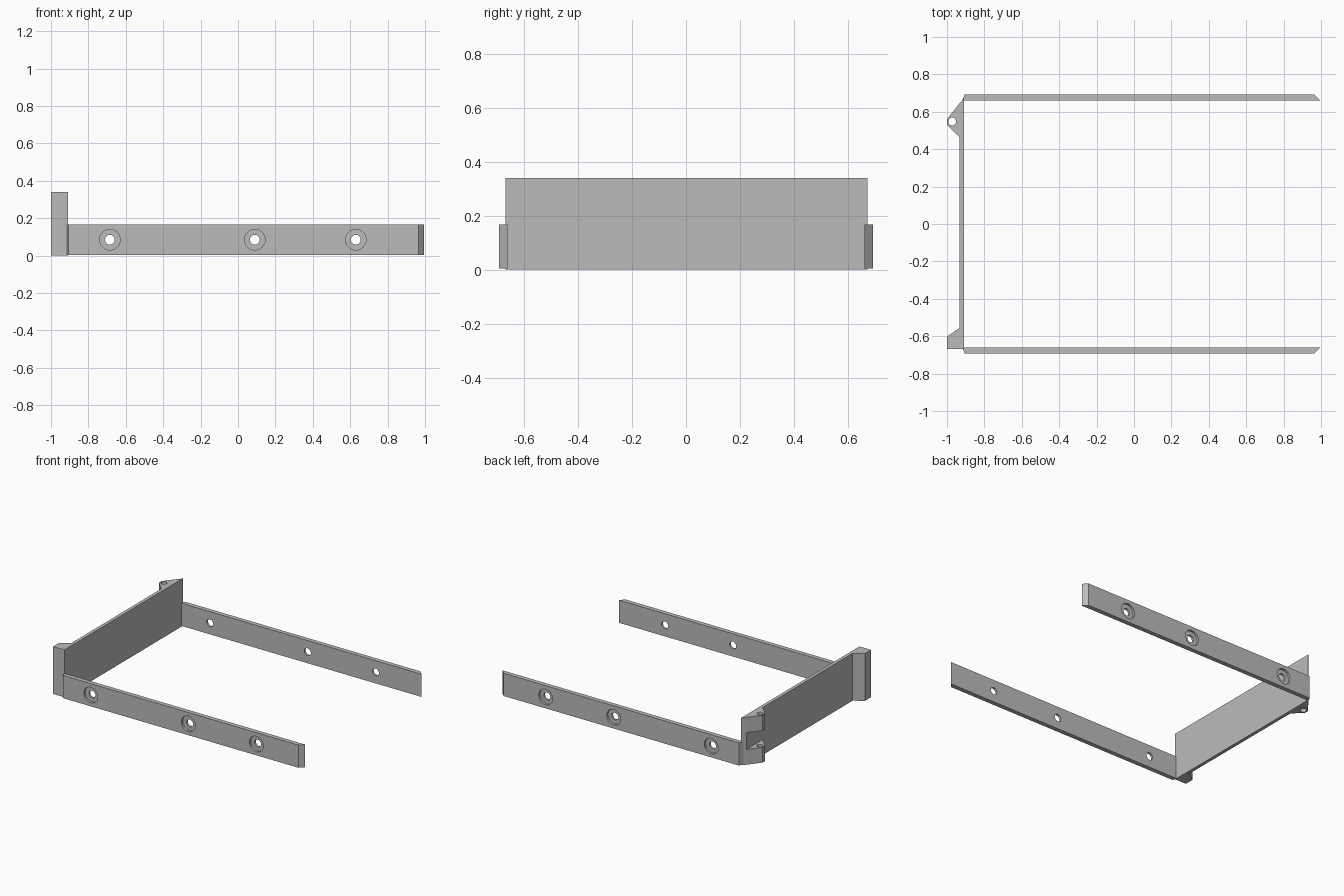
import bpy, math

cube = bpy.data.objects.get("Cube")
if cube:
    bpy.data.objects.remove(cube, do_unlink=True)

grey = bpy.data.materials.new("mid grey")
grey.use_nodes = True
GREY = (0.5, 0.5, 0.5, 1)
grey.diffuse_color = GREY
grey.node_tree.nodes["Principled BSDF"].inputs["Base Color"].default_value = GREY


def prism(name, outline, z0, z1):
    """Extrude a plan outline (counter-clockwise) from z0 to z1."""
    n = len(outline)
    verts = [(x, y, z) for z in (z0, z1) for x, y in outline]
    faces = [list(range(n))[::-1], list(range(n, 2 * n))]
    faces += [[i, (i + 1) % n, (i + 1) % n + n, i + n] for i in range(n)]
    mesh = bpy.data.meshes.new(name)
    mesh.from_pydata(verts, [], faces)
    mesh.materials.append(grey)
    ob = bpy.data.objects.new(name, mesh)
    bpy.context.collection.objects.link(ob)
    return ob


def drill(ob, radius, depth, centre, along_y=False):
    """Cut a round hole, then discard the cutter."""
    bpy.ops.mesh.primitive_cylinder_add(
        vertices=32, radius=radius, depth=depth, location=centre,
        rotation=(math.pi / 2 if along_y else 0, 0, 0))
    cutter = bpy.context.object
    cutter.hide_render = True
    cutter.data.materials.append(grey)
    mod = ob.modifiers.new("hole", "BOOLEAN")
    mod.object, mod.operation, mod.solver = cutter, "DIFFERENCE", "EXACT"
    bpy.context.view_layer.objects.active = ob
    bpy.ops.object.modifier_apply(modifier=mod.name)
    bpy.data.objects.remove(cutter, do_unlink=True)


def smooth(ob):
    bpy.ops.object.select_all(action="DESELECT")
    ob.select_set(True)
    bpy.context.view_layer.objects.active = ob
    bpy.ops.object.shade_smooth_by_angle(angle=math.radians(30))


HEIGHT = 0.34
PLATE_OUT, PLATE_IN = -0.933, -0.909

# Upright end plate, with its back end cut to the slope of the hinge lugs
prism("end_plate", [(PLATE_OUT, -0.669), (PLATE_IN, -0.669),
                    (PLATE_IN, 0.672), (PLATE_OUT, 0.645)], 0, HEIGHT)

# Solid stop block at the front corner
prism("corner_block", [(-1, -0.669), (PLATE_OUT, -0.669),
                       (PLATE_OUT, -0.556), (-1, -0.602)], 0, HEIGHT)

# Pair of hinge lugs at the back corner, with a shared pin hole
lug = [(PLATE_OUT, 0.463), (PLATE_OUT, 0.645), (-1, 0.56), (-1, 0.532)]
for name, z0 in (("lower_hinge_lug", 0), ("upper_hinge_lug", HEIGHT - 0.11)):
    ob = prism(name, lug, z0, z0 + 0.11)
    drill(ob, 0.021, 0.3, (-0.972, 0.548, z0 + 0.055))
    smooth(ob)

# Two rails with bevelled ends and counterbored screw holes
INNER, OUTER = 0.66, 0.692
for name, side in (("front_rail", -1), ("back_rail", 1)):
    outline = [(-0.919, side * INNER), (0.995, side * INNER),
               (0.964, side * OUTER), (-0.905, side * OUTER)]
    ob = prism(name, outline[::side], 0.004, 0.167)
    for x in (-0.685, 0.09, 0.63):
        drill(ob, 0.055, 0.032, (x, side * OUTER, 0.085), True)
        drill(ob, 0.026, 0.2, (x, side * OUTER, 0.085), True)
    smooth(ob)
